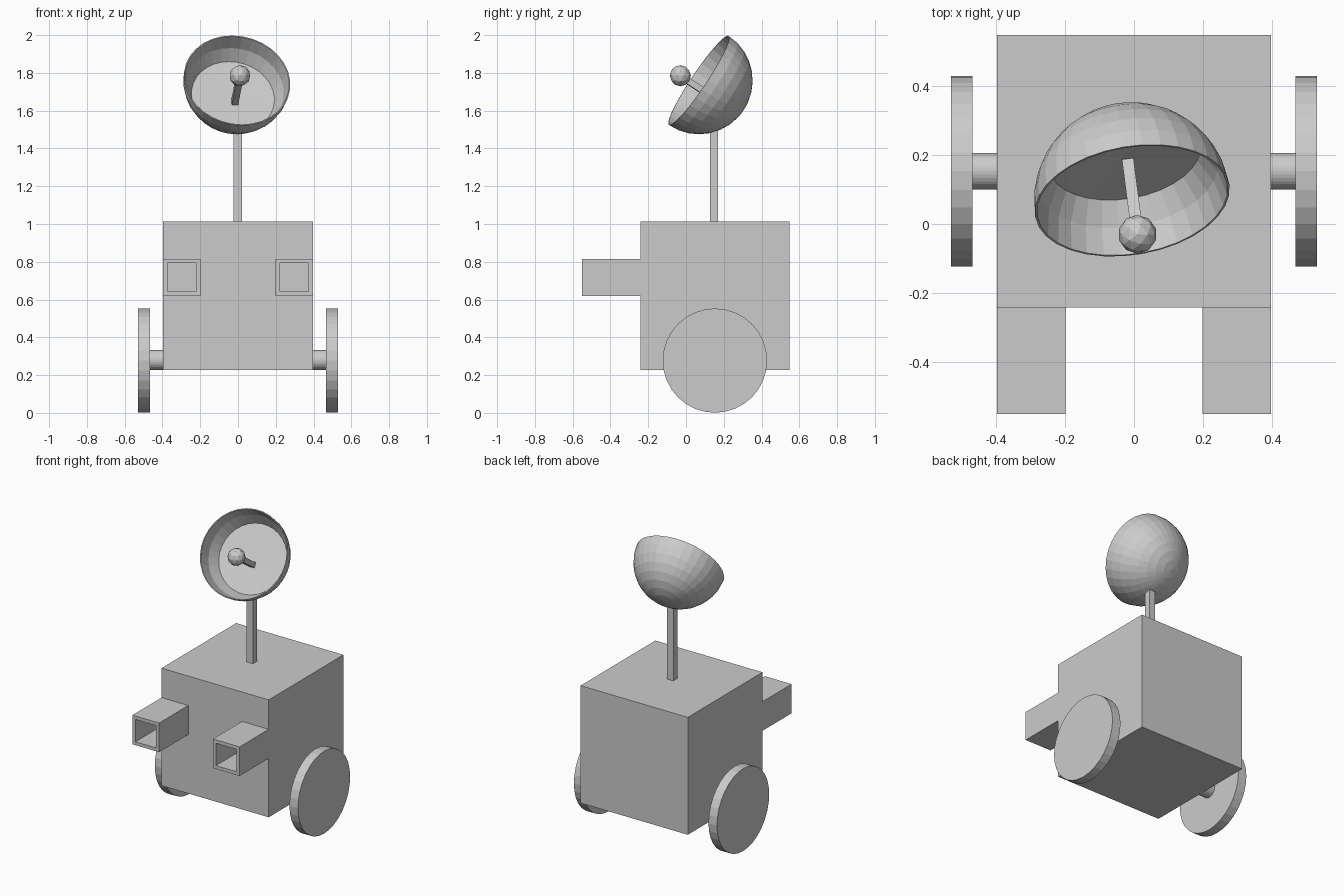
import bpy, bmesh, math
from mathutils import Vector, Matrix

if "Cube" in bpy.data.objects:
    bpy.data.objects.remove(bpy.data.objects["Cube"])

grey = bpy.data.materials.new("plain_grey")
grey.diffuse_color = (0.6, 0.6, 0.6, 1)
grey.use_nodes = True
grey.node_tree.nodes["Principled BSDF"].inputs["Base Color"].default_value = grey.diffuse_color


def finish(bm, name):
    bmesh.ops.recalc_face_normals(bm, faces=bm.faces)
    mesh = bpy.data.meshes.new(name)
    bm.to_mesh(mesh)
    bm.free()
    mesh.materials.append(grey)
    ob = bpy.data.objects.new(name, mesh)
    bpy.context.collection.objects.link(ob)
    return ob


def box_bm(lo, hi):
    bm = bmesh.new()
    lo, hi = Vector(lo), Vector(hi)
    m = Matrix.Translation((lo + hi) / 2) @ Matrix.Diagonal((*(hi - lo), 1))
    bmesh.ops.create_cube(bm, size=1, matrix=m)
    return bm


def rod(name, a, b, radius, sides, twist=0):
    a, b = Vector(a), Vector(b)
    rot = (b - a).to_track_quat('Z', 'Y').to_matrix().to_4x4()
    bm = bmesh.new()
    bmesh.ops.create_cone(bm, cap_ends=True, segments=sides, radius1=radius, radius2=radius,
                          depth=(b - a).length,
                          matrix=Matrix.Translation((a + b) / 2) @ rot @ Matrix.Rotation(twist, 4, 'Z'))
    return finish(bm, name)


# Body and mast
finish(box_bm((-0.397, -0.242, 0.226), (0.397, 0.548, 1.012)), "body")
finish(box_bm((-0.025, 0.127, 1.005), (0.021, 0.17, 1.51)), "mast")

for side, s in (("left", -1), ("right", 1)):
    # Arm with a square socket sunk into its front end
    x0, x1 = sorted((s * 0.199, s * 0.397))
    bm = box_bm((x0, -0.55, 0.62), (x1, -0.24, 0.815))
    front = min(bm.faces, key=lambda f: f.calc_center_median().y)
    bmesh.ops.inset_region(bm, faces=[front], thickness=0.032)
    new = bmesh.ops.extrude_discrete_faces(bm, faces=[front])["faces"]
    bmesh.ops.translate(bm, verts=new[0].verts, vec=(0, 0.25, 0))
    finish(bm, side + "_arm")

    # Wheel and axle stub
    rod(side + "_axle", (s * 0.39, 0.153, 0.28), (s * 0.472, 0.153, 0.28), 0.053, 32)
    rod(side + "_wheel", (s * 0.467, 0.153, 0.277), (s * 0.53, 0.153, 0.277), 0.276, 32)

# Dish: half sphere with a hollow, turned about its tilted axis
centre = Vector((-0.005, 0.068, 1.76))
axis = Vector((0.14, -0.82, 0.55)).normalized()
R, N = 0.285, 32
outer = [(R * math.sin(t), -R * math.cos(t)) for t in (math.pi / 2 * i / 8 for i in range(9))]
profile = outer + [(0.279, 0), (0.262, -0.085), (0.222, -0.155), (0, -0.163)]
bm = bmesh.new()
vs = [bm.verts.new((r, 0, z)) for r, z in profile]
edges = [bm.edges.new(p) for p in zip(vs, vs[1:])]
bmesh.ops.spin(bm, geom=vs + edges, cent=(0, 0, 0), axis=(0, 0, 1),
               angle=math.tau, steps=N, use_merge=True)
bmesh.ops.remove_doubles(bm, verts=bm.verts, dist=1e-4)
bm.transform(Matrix.Translation(centre) @ axis.to_track_quat('Z', 'Y').to_matrix().to_4x4())
finish(bm, "dish")

# Receiver: square stick and ball
ball = Vector((0.01, -0.03, 1.785))
rod("receiver_stick", (-0.017, 0.18, 1.645), ball, 0.024, 4, math.pi / 4)
bm = bmesh.new()
bmesh.ops.create_icosphere(bm, subdivisions=2, radius=0.056, matrix=Matrix.Translation(ball))
finish(bm, "receiver_ball")
